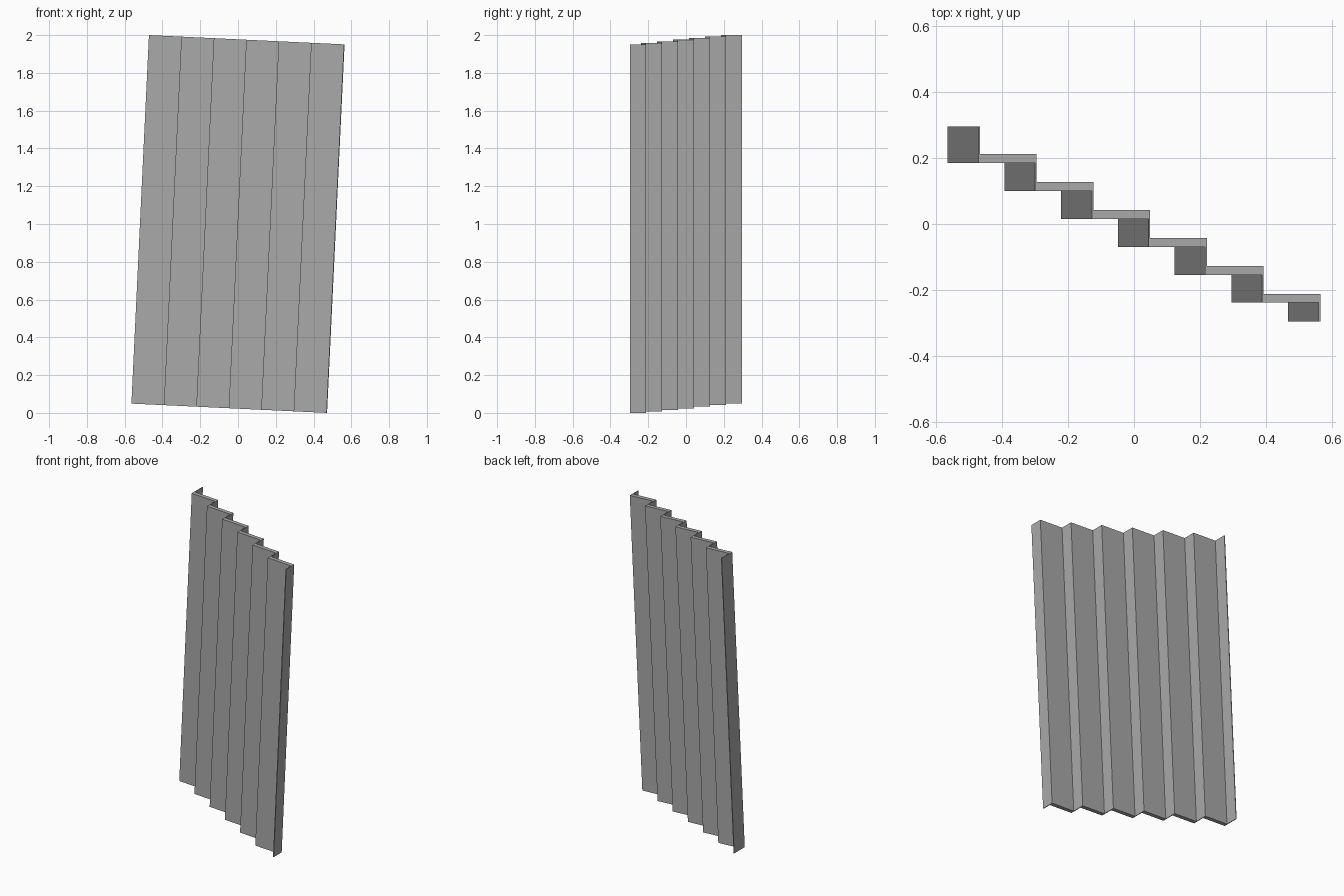
import bpy
import bmesh
import math
from mathutils import Matrix

cube = bpy.data.objects.get("Cube")
if cube:
    bpy.data.objects.remove(cube, do_unlink=True)

WIDTH, DEPTH, HEIGHT = 1.037, 0.592, 1.953
STEPS = 6
SIDE, FACE = 0.005, 0.027      # wall thickness of the risers and of the panels
TILT = math.radians(2.72)

grey = bpy.data.materials.new("Plain grey")
grey.use_nodes = True
colour = (0.4, 0.4, 0.4, 1)
grey.diffuse_color = colour
grey.node_tree.nodes["Principled BSDF"].inputs["Base Color"].default_value = colour

# Stepped profile: matching outlines of the front and back skins
run = (WIDTH - SIDE) / STEPS
rise = DEPTH / (STEPS + 1)
back = [(SIDE - WIDTH / 2, DEPTH / 2)]
for i in range(STEPS + 1):
    x, y = SIDE - WIDTH / 2 + i * run, DEPTH / 2 - (i + 1) * rise
    back.append((x, y))
    if i < STEPS:
        back.append((x + run, y))
front = [(x - SIDE, y - FACE) for x, y in back]
front[0] = (front[0][0], DEPTH / 2)
front[-1] = (front[-1][0], -DEPTH / 2)

# Extrude the profile upwards
bm = bmesh.new()
rows = [[bm.verts.new((x, y, z)) for x, y in line]
        for line, z in ((front, 0), (front, HEIGHT), (back, HEIGHT), (back, 0))]
for a, b in zip(rows, rows[1:] + rows[:1]):
    for i in range(len(back) - 1):
        bm.faces.new((a[i], a[i + 1], b[i + 1], b[i]))
for end in (0, -1):
    bm.faces.new([row[end] for row in rows])
bmesh.ops.recalc_face_normals(bm, faces=bm.faces)

# Lean the sheet sideways and rest it on the ground
bm.transform(Matrix.Translation((0, 0, 1))
             @ Matrix.Rotation(TILT, 4, "Y")
             @ Matrix.Translation((0, 0, -HEIGHT / 2)))

mesh = bpy.data.meshes.new("pleated_panel")
bm.to_mesh(mesh)
bm.free()
mesh.materials.append(grey)
panel = bpy.data.objects.new("pleated_panel", mesh)
bpy.context.collection.objects.link(panel)
